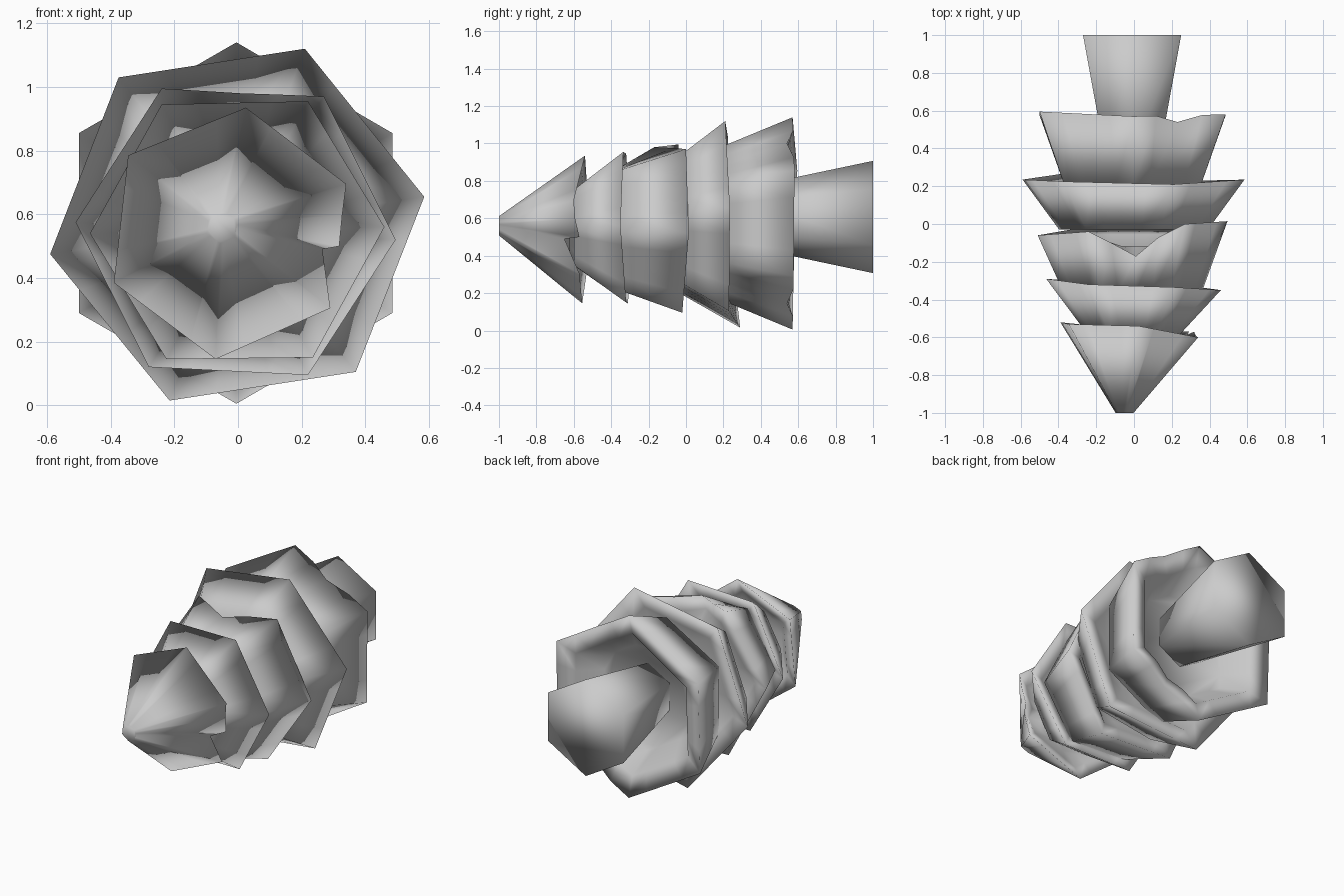
import bpy, bmesh
from mathutils import Vector

if "Cube" in bpy.data.objects:
    bpy.data.objects.remove(bpy.data.objects["Cube"])


def loft(name, rings):
    """Skin a list of equal-length vertex rings, cap both ends, shade smooth."""
    bm = bmesh.new()
    loops = [[bm.verts.new(p) for p in r] for r in rings]
    n = len(loops[0])
    for a, b in zip(loops, loops[1:]):
        for i in range(n):
            bm.faces.new((a[i], a[(i + 1) % n], b[(i + 1) % n], b[i]))
    bm.faces.new(loops[0])
    bm.faces.new(loops[-1])
    bmesh.ops.recalc_face_normals(bm, faces=bm.faces)
    for f in bm.faces:
        f.smooth = True
    me = bpy.data.meshes.new(name)
    bm.to_mesh(me)
    bm.free()
    ob = bpy.data.objects.new(name, me)
    bpy.context.collection.objects.link(ob)
    return ob


def tier(name, rim, front_y, ratio, tip=None, notches={}, hollow=.28, band=.78):
    """Branch skirt: rim corners (x, y, z), small ring at front_y.
    notches maps (edge, quarter) to a displaced rim point."""
    corners = [Vector(p) for p in rim]
    n = len(corners)
    plain = [p.lerp(corners[(i + 1) % n], q / 4)
             for i, p in enumerate(corners) for q in range(4)]
    pts = list(plain)
    for (i, q), p in notches.items():
        pts[i * 4 + q] = Vector(p)
    c = sum(corners, Vector()) / n
    tc = Vector(tip) if tip else c

    def ring(base, k, centre, y=None, dy=0):
        return [Vector((centre.x + (p.x - c.x) * k,
                        p.y + dy if y is None else y,
                        centre.z + (p.z - c.z) * k)) for p in base]

    front = ring(plain, ratio, tc, front_y)
    inner = ring(pts, band, c, dy=-0.035)
    deep = ring(plain, .6, c, c.y - (c.y - front_y) * hollow)
    loft(name, [front, pts, inner, deep])


# Branch tiers, from the tip (front) to the trunk (back)
tier("tip_tier", [(.025, -.54, .935), (.34, -.6, .695), (.29, -.57, .305),
                  (-.07, -.555, .145), (-.39, -.52, .385), (-.345, -.53, .785)],
     -1.0, .13, tip=(-.05, -1, .56), hollow=.15,
     notches={(1, 2): (.318, -.57, .5), (1, 3): (.265, -.65, .49)})
tier("second_tier", [(.22, -.335, .955), (.46, -.35, .56), (.235, -.32, .15),
                     (-.225, -.31, .145), (-.465, -.29, .54), (-.24, -.32, .945)],
     -.6, .5)
tier("third_tier", [(.27, 0, .97), (.495, .015, .52), (.22, -.02, .095),
                    (-.28, -.02, .12), (-.51, -.06, .575), (-.24, -.04, .995)],
     -.36, .73,
     notches={(5, 1): (-.12, -.1, .988), (5, 2): (.01, -.17, .98),
              (5, 3): (.13, -.07, .976)})
tier("fourth_tier", [(.21, .21, 1.12), (.585, .235, .655), (.37, .23, .105),
                     (-.215, .29, .015), (-.59, .235, .475), (-.375, .225, 1.03)],
     -.03, .67)
tier("base_tier", [(-.005, .57, 1.14), (.485, .58, .855), (.485, .575, .29),
                   (-.005, .57, .005), (-.5, .575, .29), (-.5, .595, .855)],
     .2, .73, hollow=.5,
     notches={(0, 2): (.23, .54, 1.0), (2, 2): (.23, .54, .145)})

# Tapered six-sided trunk
HEX = [(0, 1), (.866, .5), (.866, -.5), (0, -1), (-.866, -.5), (-.866, .5)]
loft("trunk", [[(-.01 + r * x, y, .607 + r * z) for x, z in HEX]
               for r, y in ((.165, .36), (.3, 1.0))])
